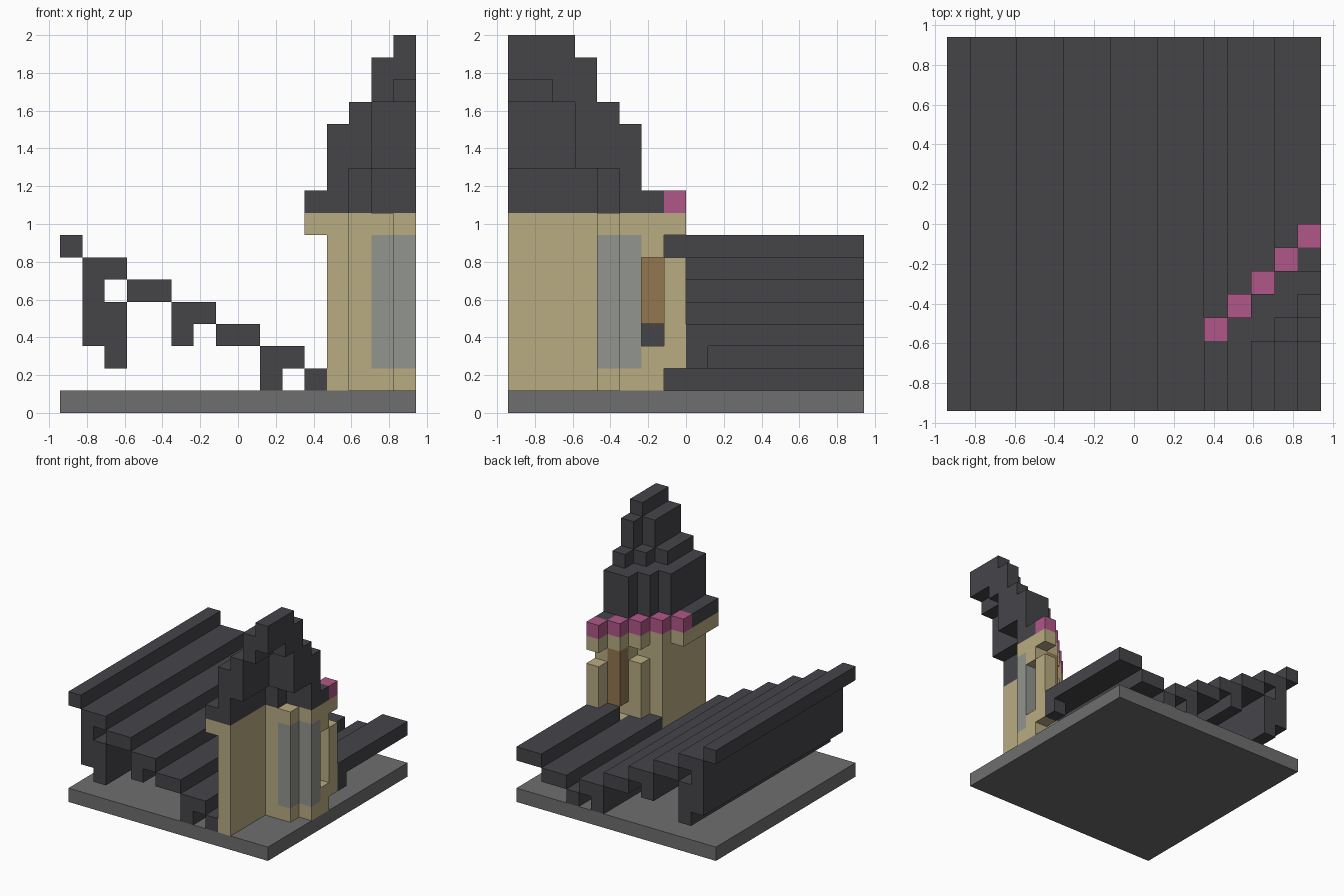
import bpy, bmesh
from mathutils import Vector

if "Cube" in bpy.data.objects:
    bpy.data.objects.remove(bpy.data.objects["Cube"])

U = 2 / 17   # edge of one block


def material(name, rgb):
    m = bpy.data.materials.new(name)
    m.diffuse_color = (*rgb, 1)
    m.use_nodes = True
    bsdf = m.node_tree.nodes["Principled BSDF"]
    bsdf.inputs["Base Color"].default_value = (*rgb, 1)
    bsdf.inputs["Roughness"].default_value = 0.9
    return m


SLATE = material("dark slate", (0.06, 0.058, 0.066))
SAND = material("sandstone", (0.485, 0.413, 0.223))
STONE = material("grey stone", (0.156, 0.156, 0.156))
GLASS = material("pale grey glass", (0.287, 0.3, 0.275))
WOOD = material("brown wood", (0.29, 0.184, 0.078))
PINK = material("pink trim", (0.434, 0.095, 0.246))


def box(x, y, z):
    """Block cells between inclusive (first, last) pairs."""
    return {(i, j, k) for i in range(x[0], x[1] + 1)
            for j in range(y[0], y[1] + 1) for k in range(z[0], z[1] + 1)}


def build(name, cells, mat):
    """Outer skin of a set of block cells, flat neighbours merged."""
    bm = bmesh.new()
    for c in cells:
        for axis in range(3):
            for side in (0, 1):
                step = [0, 0, 0]
                step[axis] = 2 * side - 1
                if tuple(a + b for a, b in zip(c, step)) in cells:
                    continue
                loop = []
                for p, q in ((0, 0), (1, 0), (1, 1), (0, 1)):
                    v = list(c)
                    v[axis] += side
                    v[(axis + 1) % 3] += p
                    v[(axis + 2) % 3] += q
                    loop.append(bm.verts.new((Vector(v) - Vector((8, 8, 0))) * U))
                bm.faces.new(loop if side else loop[::-1])
    bmesh.ops.remove_doubles(bm, verts=bm.verts, dist=0.001)
    bmesh.ops.dissolve_limit(bm, angle_limit=0.02, verts=bm.verts, edges=bm.edges)
    mesh = bpy.data.meshes.new(name)
    bm.to_mesh(mesh)
    bm.free()
    mesh.materials.append(mat)
    obj = bpy.data.objects.new(name, mesh)
    bpy.context.collection.objects.link(obj)


ALL = (0, 15)

# Ground slab
build("ground_slab", box(ALL, ALL, (0, 0)), STONE)

# Stepped roof boards running front to back: x range, z range
boards = [((0, 0), (7, 7)), ((1, 2), (6, 6)), ((1, 1), (5, 5)), ((1, 2), (3, 4)),
          ((2, 2), (2, 2)), ((3, 4), (5, 5)), ((5, 6), (4, 4)), ((5, 5), (3, 3)),
          ((7, 8), (3, 3)), ((9, 10), (2, 2)), ((9, 9), (1, 1)), ((11, 11), (1, 1))]
lower_roof = set()
for x, z in boards:
    lower_roof |= box(x, ALL, z)
# Boards on the tower side stop at its slanted back
for i in range(12, 16):
    k = 2 if i < 14 else 3
    lower_roof |= box((i, i), (i - 7, 15), (k, k))
lower_roof.add((15, 8, 2))
build("lower_roof", lower_roof, SLATE)

# Tower wall, hollow towards the front corner
wall = box((12, 12), (0, 4), (1, 7)) | box((13, 13), (4, 4), (1, 7))
wall |= box((13, 13), (5, 5), (1, 6)) | box((14, 14), (5, 5), (1, 7))
wall |= box((14, 15), (6, 6), (1, 2)) | {(15, 6, 7), (14, 4, 1), (15, 5, 1)}
wall |= box((15, 15), (7, 7), (2, 6))
build("tower_wall", wall, SAND)
build("tower_windows", box((14, 14), (4, 4), (2, 7)) | box((15, 15), (5, 5), (2, 7)), GLASS)
build("tower_shutter", box((14, 14), (6, 6), (4, 7)), WOOD)


def tier(z, first_x, last_y, slant, hollow):
    """One level of the tower: chamfered quarter minus its hollow."""
    return {(i, j, k) for i, j, k in box((first_x, 15), (0, last_y), z)
            if i - j >= slant and not hollow(i, j)}


# Cornice and pink trim along the slanted back
build("tower_cornice", tier((8, 8), 11, 7, 8,
      lambda i, j: i >= 13 and j <= (4 if i == 15 else 3)), SAND)
build("cornice_trim", {(i, i - 8, 9) for i in range(11, 16)}, PINK)

# Spire shell leaning over the open corner


def wide(i, j):
    return i >= 13 and j <= 4 and i - j >= 10


def middle(i, j):
    return i >= 14 and j <= 2


def none(i, j):
    return False


spire = tier((9, 9), 11, 6, 9, wide) | tier((10, 10), 12, 5, 9, wide)
spire |= tier((11, 12), 12, 5, 9, middle) | tier((13, 13), 13, 4, 11, middle)
spire |= tier((14, 14), 14, 3, 12, lambda i, j: i == 15 and j <= 1)
spire |= tier((15, 15), 14, 3, 12, none) | tier((16, 16), 15, 2, 13, none)
build("tower_spire", spire, SLATE)
